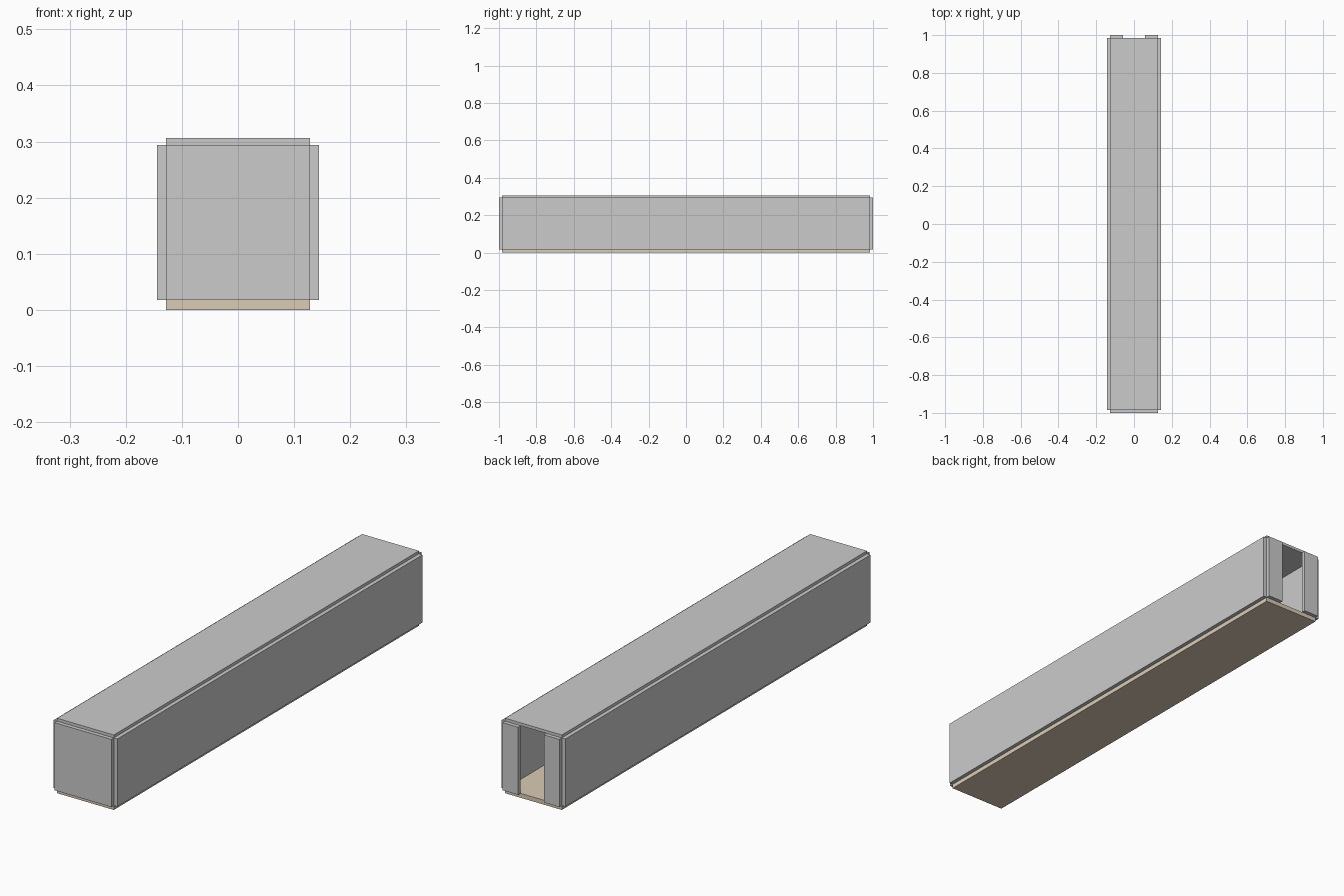
import bpy

if "Cube" in bpy.data.objects:
    bpy.data.objects.remove(bpy.data.objects["Cube"])

HALF_W, HALF_L = 0.128, 0.984      # inner half width and half length
WALL = 0.016                       # wall thickness
Z0, Z1, TOP = 0.018, 0.294, 0.306  # floor top, wall top, roof top
DOOR = 0.058                       # half width of the doorway


def panel(name, x, y, z):
    """Box spanning the given (min, max) ranges."""
    spans = (x, y, z)
    bpy.ops.mesh.primitive_cube_add(size=1, location=[(a + b) / 2 for a, b in spans])
    obj = bpy.context.object
    obj.name = name
    obj.scale = [b - a for a, b in spans]
    bpy.ops.object.transform_apply(location=True, rotation=False, scale=True)
    return obj


def mirror_x(obj):
    origin = obj.modifiers.new("mirror", 'MIRROR')
    origin.use_axis = (True, False, False)


def panel_pair(name, x, y, z):
    """Panel and its mirror image across x = 0."""
    obj = panel(name, x, y, z)
    bpy.context.scene.cursor.location = (0, 0, 0)
    bpy.ops.object.origin_set(type='ORIGIN_CURSOR')
    mirror_x(obj)
    return obj


across, along, height = (-HALF_W, HALF_W), (-HALF_L, HALF_L), (Z0, Z1)

# Floor, in a light brown
floor = panel("floor", across, along, (0, Z0))
brown = bpy.data.materials.new("floor_brown")
brown.diffuse_color = (0.70, 0.60, 0.46, 1)
brown.use_nodes = True
brown.node_tree.nodes["Principled BSDF"].inputs["Base Color"].default_value = brown.diffuse_color
floor.data.materials.append(brown)

# Roof, and the closed wall at the front
panel("roof", across, along, (Z1, TOP))
panel("front_wall", across, (-HALF_L - WALL, -HALF_L), height)

# Long side walls, and the back wall halves either side of the full height doorway
panel_pair("side_walls", (HALF_W, HALF_W + WALL), along, height)
panel_pair("doorway_walls", (DOOR, HALF_W), (HALF_L, HALF_L + WALL), height)
